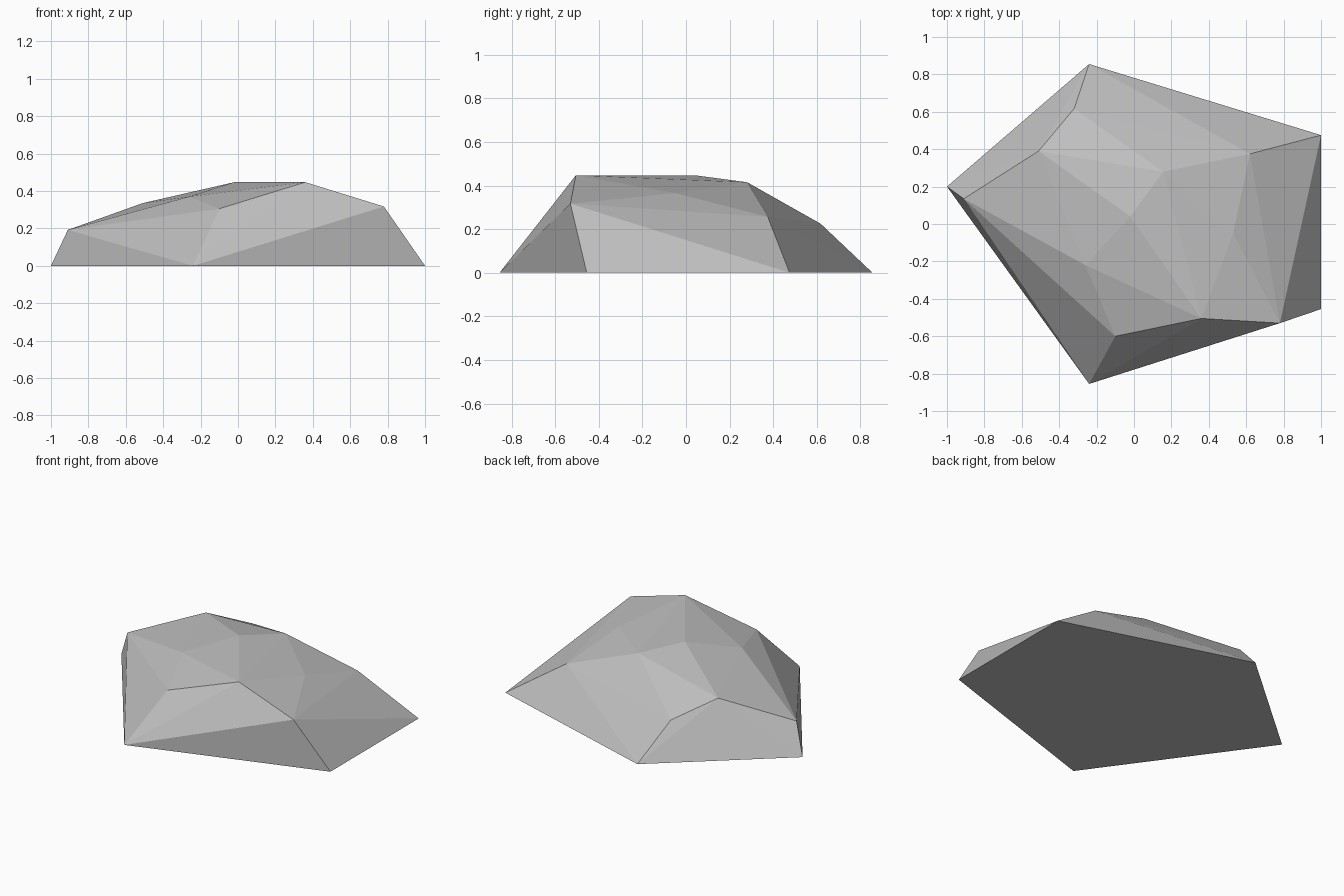
import bpy
import bmesh
import math

cube = bpy.data.objects.get("Cube")
if cube:
    bpy.data.objects.remove(cube, do_unlink=True)

# Stone colour
stone = bpy.data.materials.new("grey_stone")
stone.use_nodes = True
colour = (0.52, 0.52, 0.52, 1)
stone.diffuse_color = colour
shader = next(n for n in stone.node_tree.nodes if n.type == "BSDF_PRINCIPLED")
shader.inputs["Base Color"].default_value = colour
shader.inputs["Roughness"].default_value = 0.9

# Flat footprint resting on the ground
footprint = [(-1, 0.2), (-0.24, -0.855), (1, -0.455), (1, 0.475), (-0.24, 0.855)]

# Shoulder corners where the steep sides meet the crown
shoulder = [
    (-0.91, 0.135, 0.192),
    (-0.1, -0.6, 0.305),
    (0.78, -0.53, 0.317),
    (0.62, 0.375, 0.256),
    (-0.32, 0.617, 0.225),
]

# Chipped crown corners
crown = [
    (0.36, -0.505, 0.447),
    (-0.02, 0.04, 0.447),
    (0.155, 0.28, 0.415),
    (-0.51, 0.39, 0.335),
    (-0.26, -0.22, 0.37),
    (0.53, -0.05, 0.365),
]

# Faceted boulder: wrap the corners in a convex shell
bm = bmesh.new()
for x, y in footprint:
    bm.verts.new((x, y, 0))
for corner in shoulder + crown:
    bm.verts.new(corner)
hull = bmesh.ops.convex_hull(bm, input=list(bm.verts))
loose = [v for v in bm.verts if not v.link_faces]
bmesh.ops.delete(bm, geom=loose, context="VERTS")
bmesh.ops.dissolve_limit(bm, angle_limit=math.radians(1),
                         verts=list(bm.verts), edges=list(bm.edges))
bmesh.ops.recalc_face_normals(bm, faces=list(bm.faces))

mesh = bpy.data.meshes.new("boulder")
bm.to_mesh(mesh)
bm.free()
mesh.materials.append(stone)
boulder = bpy.data.objects.new("boulder", mesh)
bpy.context.collection.objects.link(boulder)
